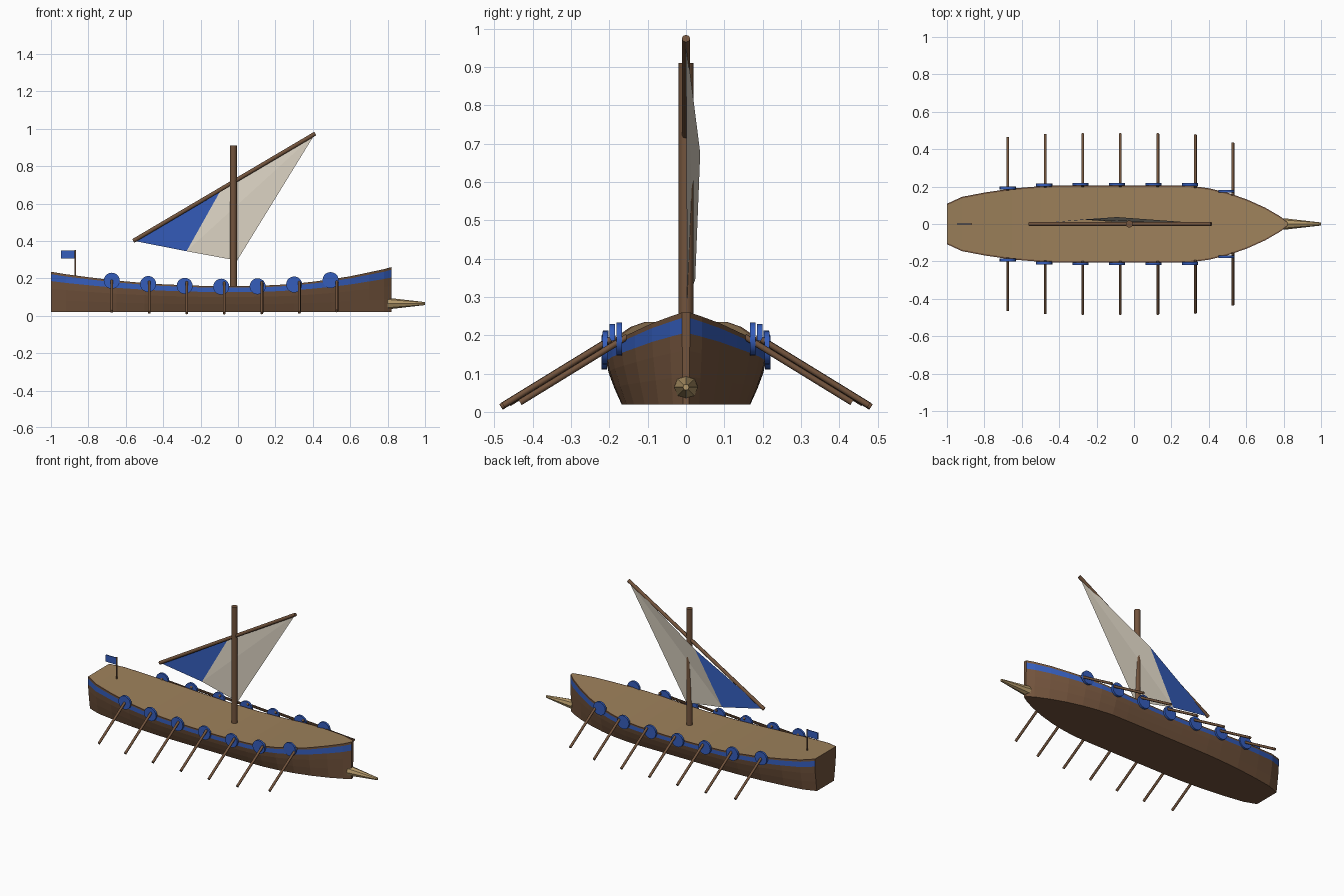
import bpy, bmesh, math
from mathutils import Vector

if "Cube" in bpy.data.objects:
    bpy.data.objects.remove(bpy.data.objects["Cube"])


def material(name, rgb):
    m = bpy.data.materials.new(name)
    m.diffuse_color = (*rgb, 1)
    m.use_nodes = True
    m.node_tree.nodes["Principled BSDF"].inputs["Base Color"].default_value = m.diffuse_color
    return m


WOOD = material("brown wood", (0.17, 0.088, 0.046))
DECK = material("tan deck", (0.34, 0.22, 0.105))
HORN = material("pale tan", (0.46, 0.32, 0.145))
BLUE = material("blue paint", (0.035, 0.11, 0.50))
CLOTH = material("cream cloth", (0.68, 0.62, 0.52))


def make(name, verts, faces, mats, slots=None):
    me = bpy.data.meshes.new(name)
    me.from_pydata(verts, [], faces)
    for m in mats:
        me.materials.append(m)
    if slots:
        for p, s in zip(me.polygons, slots):
            p.material_index = s
    ob = bpy.data.objects.new(name, me)
    bpy.context.collection.objects.link(ob)
    return ob


def rod(name, a, b, r1, r2, sides, mat, smooth=True):
    """Tapered round bar from a to b."""
    a, b = Vector(a), Vector(b)
    bm = bmesh.new()
    bmesh.ops.create_cone(bm, cap_ends=True, segments=sides, radius1=r1,
                          radius2=r2, depth=(b - a).length)
    ob = make(name, [], [], [mat])
    bm.to_mesh(ob.data)
    bm.free()
    ob.location = (a + b) / 2
    ob.rotation_euler = (b - a).to_track_quat('Z', 'Y').to_euler()
    if smooth:
        for p in ob.data.polygons:
            p.use_smooth = len(p.vertices) == 4
    return ob


# Hull stations: x, half width, sheer height
stations = [(-1, .108, .235), (-.92, .145, .222), (-.8, .168, .206), (-.65, .19, .188),
            (-.5, .202, .175), (-.4, .206, .168), (-.2, .207, .16), (0, .207, .158),
            (.2, .207, .164), (.3, .205, .171), (.4, .191, .182), (.5, .167, .195),
            (.6, .133, .211), (.7, .088, .232), (.78, .042, .249), (.82, .01, .26)]
section = [(.81, 0), (.9, .3), (.97, .58), (1, .77), (1, .94), (1, 1)]  # width, height
BOTTOM = .02
n = len(section)

# Each ring: right side bottom to top, deck edges, left side top to bottom
verts, faces, slots = [], [], []
for x, w, top in stations:
    h = top - BOTTOM
    right = [(x, -w * f, BOTTOM + h * g) for f, g in section]
    inner = max(w - .008, w * .5)
    ring = right + [(x, -inner, top), (x, inner, top)]
    ring += [(x, -y, z) for x, y, z in reversed(right)]
    verts += ring
R = 2 * n + 2
for i in range(len(stations) - 1):
    for j in range(R):
        k = (j + 1) % R
        faces.append((i * R + j, (i + 1) * R + j, (i + 1) * R + k, i * R + k))
        slots.append(1 if j in (3, R - 5) else 2 if j == n else 0)
last = (len(stations) - 1) * R
faces += [tuple(range(R)), tuple(last + j for j in reversed(range(R)))]
slots += [0, 0]
hull = make("hull", verts, faces, [WOOD, BLUE, DECK], slots)
bm = bmesh.new()
bm.from_mesh(hull.data)
bmesh.ops.recalc_face_normals(bm, faces=bm.faces)
bm.to_mesh(hull.data)
bm.free()

# Bow ram
rod("bow_ram", (.80, 0, .065), (1, 0, .065), .031, .008, 8, HORN, False)

# Mast and slanted yard
rod("mast", (-.025, 0, .15), (-.025, 0, .91), .019, .019, 12, WOOD)
rod("yard", (-.56, 0, .40), (.413, 0, .974), .011, .011, 8, WOOD)

# Bellied triangular sail with a blue corner
make("sail",
     [(-.555, 0, .40), (-.09, .037, .675), (-.275, .024, .345), (-.005, .003, .295), (.41, 0, .97)],
     [(0, 2, 1), (1, 2, 4), (2, 3, 4)], [BLUE, CLOTH], [0, 1, 1])


def hull_at(x):
    """Half width and sheer height at x."""
    for (x0, w0, t0), (x1, w1, t1) in zip(stations, stations[1:]):
        if x0 <= x <= x1:
            f = (x - x0) / (x1 - x0)
            return w0 + f * (w1 - w0), t0 + f * (t1 - t0)


# Round shields and oars along both sides
for i in range(7):
    sx = -.675 + .195 * i
    ox = -.675 + .2005 * i
    w, t = hull_at(sx)
    ow, ot = hull_at(ox)
    oz = .185 + (ot - .158) * .3
    for s, side in ((-1, "right"), (1, "left")):
        y = w + .006
        rod(f"shield_{side}_{i}", (sx, s * (y - .007), t - .004), (sx, s * (y + .007), t - .004),
            .043, .043, 20, BLUE)
        oy = ow - .005
        rod(f"oar_{side}_{i}", (ox, s * oy, oz), (ox, s * (oy + .28), oz - .172),
            .008, .008, 8, WOOD)

# Stern flag on its pole
rod("flag_pole", (-.87, 0, .205), (-.87, 0, .352), .005, .005, 8, WOOD)
bm = bmesh.new()
bmesh.ops.create_cube(bm, size=1)
bmesh.ops.scale(bm, vec=(.075, .006, .044), verts=bm.verts)
bmesh.ops.translate(bm, vec=(-.909, 0, .328), verts=bm.verts)
flag = make("flag", [], [], [BLUE])
bm.to_mesh(flag.data)
bm.free()
